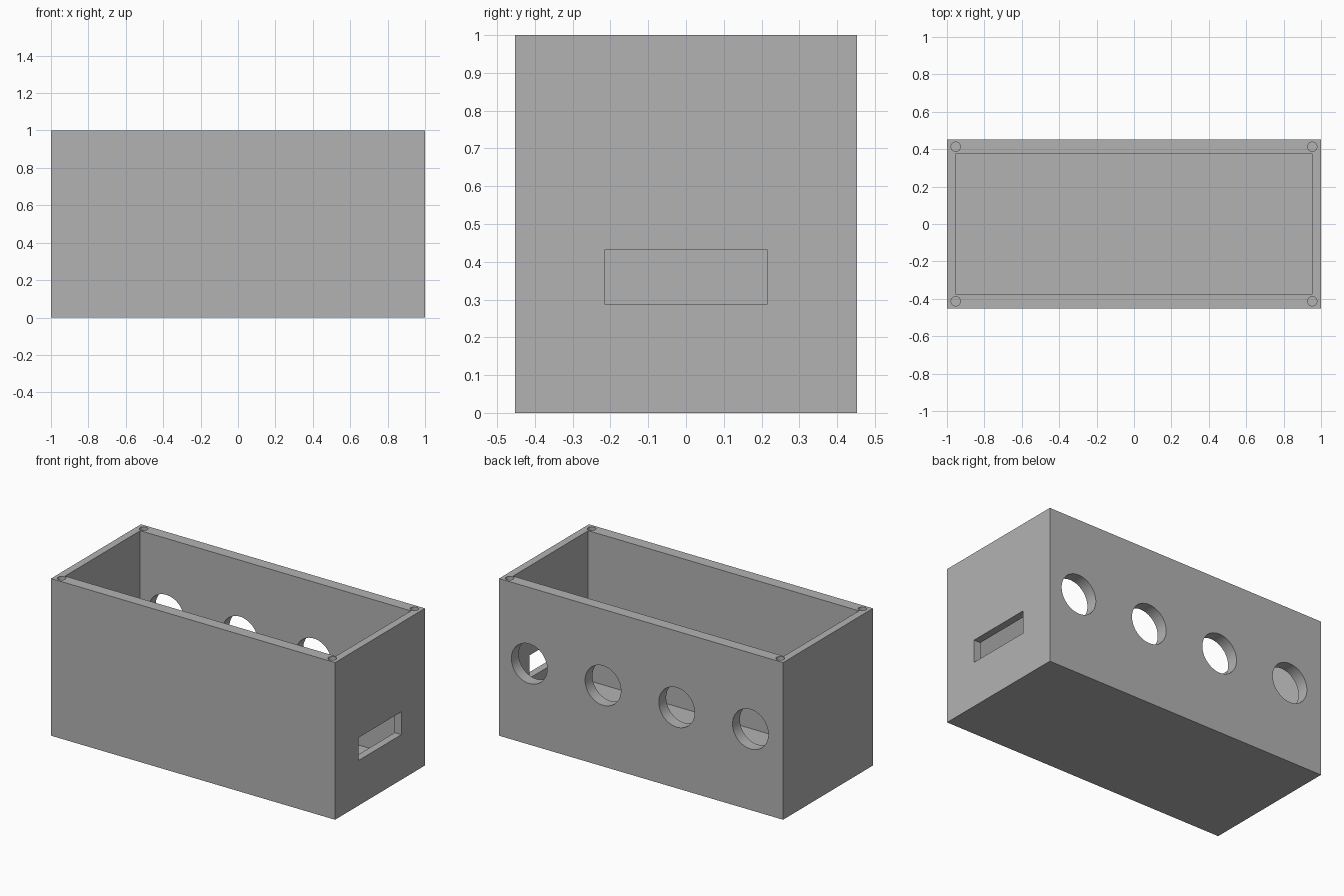
import bpy
import math

if "Cube" in bpy.data.objects:
    bpy.data.objects.remove(bpy.data.objects["Cube"], do_unlink=True)

LENGTH, DEPTH, HEIGHT = 2.0, 0.904, 1.0
INNER_X, INNER_Y, FLOOR = 0.953, 0.378, 0.047


def block(name, low, high):
    """Box spanning two opposite corners."""
    centre = [(a + b) / 2 for a, b in zip(low, high)]
    bpy.ops.mesh.primitive_cube_add(size=1, location=centre)
    obj = bpy.context.object
    obj.name = name
    obj.scale = [b - a for a, b in zip(low, high)]
    bpy.ops.object.transform_apply(location=True, rotation=False, scale=True)
    return obj


def rod(name, radius, length, location, tilt=0.0, sides=64):
    bpy.ops.mesh.primitive_cylinder_add(vertices=sides, radius=radius, depth=length,
                                        location=location, rotation=(tilt, 0, 0))
    obj = bpy.context.object
    obj.name = name
    return obj


def cut(target, cutter):
    """Subtract the cutter from the target, then discard it."""
    cutter.hide_render = True
    mod = target.modifiers.new("cut", 'BOOLEAN')
    mod.operation = 'DIFFERENCE'
    mod.solver = 'EXACT'
    mod.object = cutter
    bpy.context.view_layer.objects.active = target
    bpy.ops.object.modifier_apply(modifier=mod.name)
    bpy.data.objects.remove(cutter, do_unlink=True)


# Outer shell with open cavity
box = block("enclosure_box", (-LENGTH / 2, -DEPTH / 2, 0), (LENGTH / 2, DEPTH / 2, HEIGHT))
cut(box, block("cavity", (-INNER_X, -INNER_Y, FLOOR), (INNER_X, INNER_Y, HEIGHT + 0.1)))

# Connector slot in the left end wall
cut(box, block("slot", (0.9, -0.215, 0.287), (1.1, 0.215, 0.432)))

# Row of four round holes through the back wall
for i in range(4):
    x = 0.787 - i * 0.519
    cut(box, rod("button_hole", 0.126, 0.2, (x, DEPTH / 2, 0.515), math.pi / 2))

# Screw holes in the rim corners
for sx in (-1, 1):
    for sy in (-1, 1):
        cut(box, rod("screw_hole", 0.025, 0.4, (sx * 0.953, sy * 0.413, HEIGHT), sides=32))

# Plain grey plastic
grey = bpy.data.materials.new("grey plastic")
grey.use_nodes = True
colour = (0.45, 0.45, 0.45, 1)
grey.diffuse_color = colour
grey.node_tree.nodes["Principled BSDF"].inputs["Base Color"].default_value = colour
box.data.materials.clear()
box.data.materials.append(grey)

# Smooth hole walls, crisp box edges
bpy.ops.object.select_all(action='DESELECT')
box.select_set(True)
bpy.context.view_layer.objects.active = box
bpy.ops.object.shade_smooth_by_angle(angle=math.radians(30))
